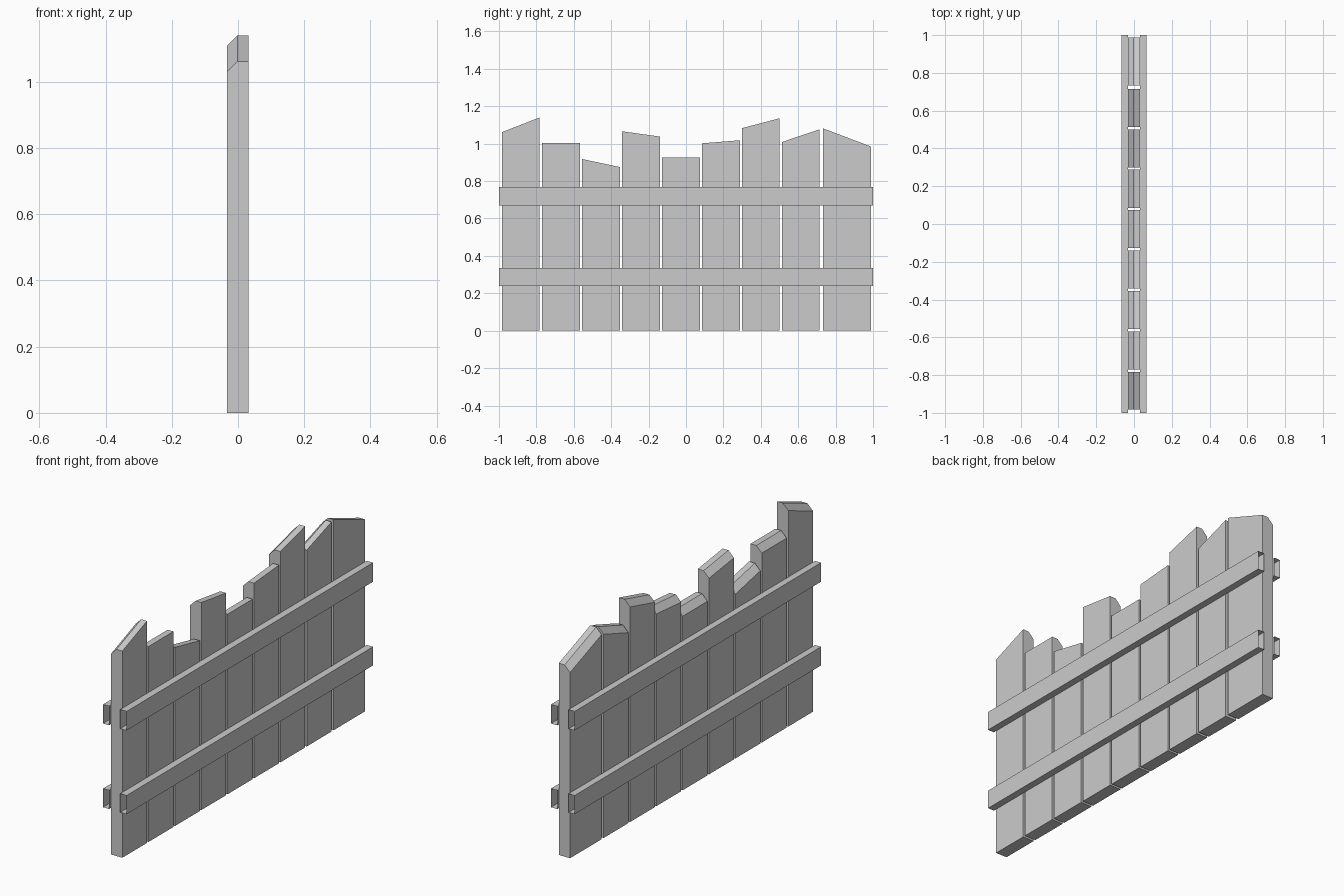
import bpy

if "Cube" in bpy.data.objects:
    bpy.data.objects.remove(bpy.data.objects["Cube"])


def make_mesh(name, verts, faces):
    mesh = bpy.data.meshes.new(name)
    mesh.from_pydata(verts, [], faces)
    mesh.update()
    obj = bpy.data.objects.new(name, mesh)
    bpy.context.collection.objects.link(obj)
    return obj


def extrude_y(name, profile0, profile1, y0, y1, caps=True):
    """Join two matching (x, z) profiles, listed clockwise seen from +y."""
    n = len(profile0)
    verts = [(x, y0, z) for x, z in profile0] + [(x, y1, z) for x, z in profile1]
    faces = [(i, n + i, n + (i + 1) % n, (i + 1) % n) for i in range(n)]
    if caps:
        faces += [tuple(range(n)), tuple(reversed(range(n, 2 * n)))]
    return make_mesh(name, verts, faces)


# Planks: sloping top with a chamfer along the -x edge
X0, XM, X1, DROP = -0.033, -0.002, 0.031, 0.031


def plank_profile(top):
    return [(X0, 0), (X1, 0), (X1, top), (XM, top), (X0, top - DROP)]


# y start, y end, top height at start, top height at end
planks = [
    (-0.983, -0.783, 1.062, 1.140),
    (-0.770, -0.568, 1.004, 1.004),
    (-0.556, -0.354, 0.918, 0.875),
    (-0.342, -0.140, 1.066, 1.038),
    (-0.128, 0.074, 0.925, 0.925),
    (0.086, 0.288, 1.002, 1.018),
    (0.300, 0.501, 1.083, 1.136),
    (0.514, 0.715, 1.009, 1.077),
    (0.732, 0.988, 1.082, 0.985),
]
for i, (y0, y1, z0, z1) in enumerate(planks, 1):
    extrude_y(f"plank_{i}", plank_profile(z0), plank_profile(z1), y0, y1)

# Rails: open-ended box sections on both faces of the fence
for side, xa, xb in (("left", -0.067, X0), ("right", X1, 0.067)):
    for level, za, zb in (("lower", 0.24, 0.336), ("upper", 0.67, 0.768)):
        section = [(xa, za), (xb, za), (xb, zb), (xa, zb)]
        extrude_y(f"{level}_rail_{side}", section, section, -1, 1, caps=False)
